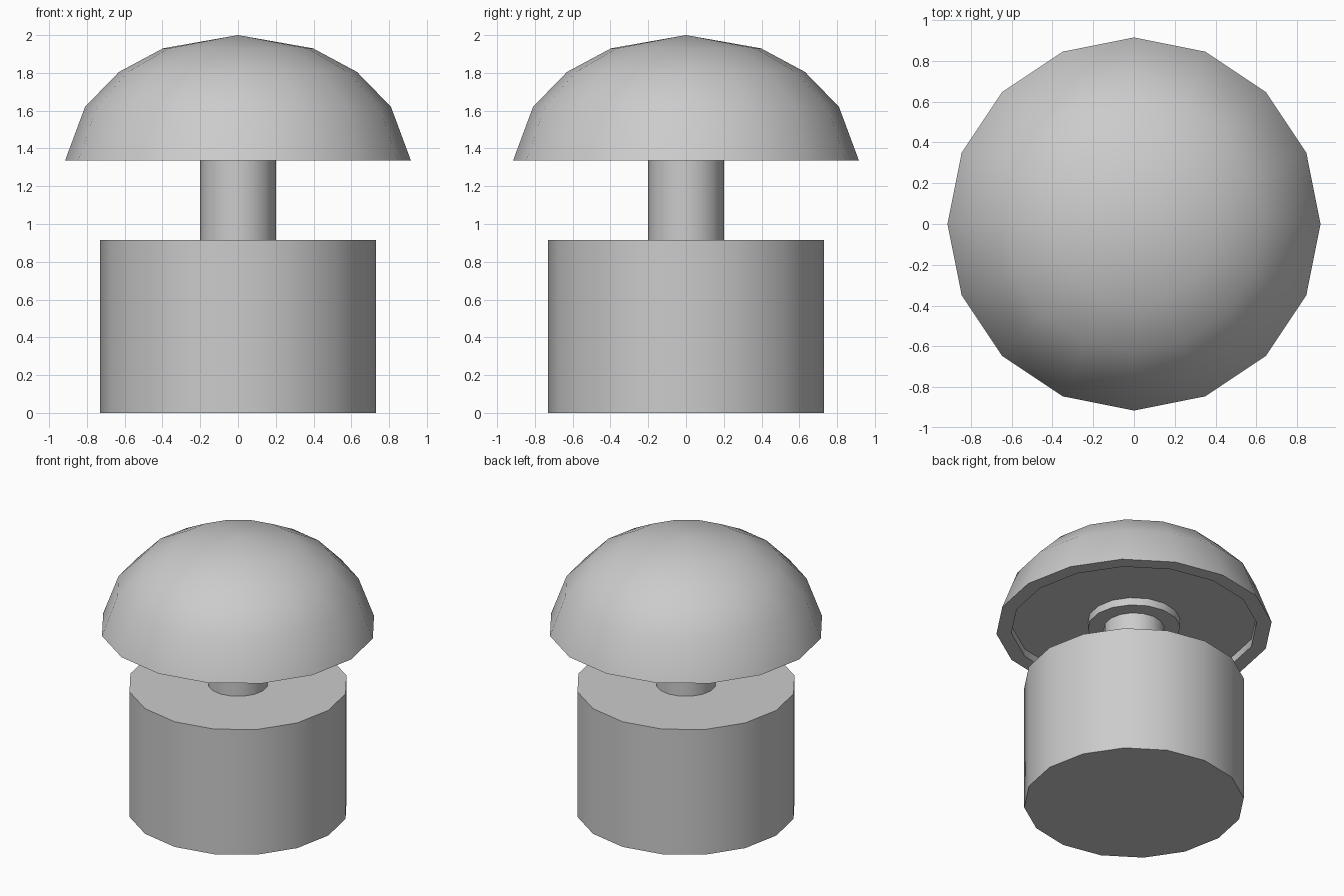
import bpy
import bmesh
import math

SIDES = 16

cube = bpy.data.objects.get("Cube")
if cube:
    bpy.data.objects.remove(cube, do_unlink=True)

# One plain grey material
grey = bpy.data.materials.new("light_grey")
grey.use_nodes = True
colour = (0.6, 0.6, 0.6, 1)
grey.diffuse_color = colour
grey.node_tree.nodes["Principled BSDF"].inputs["Base Color"].default_value = colour


def lathe(name, profile):
    """Turn a (radius, height) profile, starting and ending on the axis, into a solid."""
    bm = bmesh.new()
    verts = [bm.verts.new((r, 0, z)) for r, z in profile]
    edges = [bm.edges.new(pair) for pair in zip(verts, verts[1:])]
    bmesh.ops.spin(bm, geom=verts + edges, cent=(0, 0, 0), axis=(0, 0, 1),
                   angle=math.tau, steps=SIDES)
    bmesh.ops.remove_doubles(bm, verts=bm.verts[:], dist=0.0005)
    bmesh.ops.recalc_face_normals(bm, faces=bm.faces[:])
    mesh = bpy.data.meshes.new(name)
    bm.to_mesh(mesh)
    bm.free()
    mesh.materials.append(grey)
    obj = bpy.data.objects.new(name, mesh)
    bpy.context.collection.objects.link(obj)
    bpy.ops.object.select_all(action='DESELECT')
    obj.select_set(True)
    bpy.context.view_layer.objects.active = obj
    bpy.ops.object.shade_smooth_by_angle(angle=math.radians(35))
    return obj


def cylinder(name, radius, bottom, top):
    return lathe(name, [(0, bottom), (radius, bottom), (radius, top), (0, top)])


BASE_TOP, RIM, CEILING = 0.915, 1.337, 1.392

# Base drum and the stem standing on it
cylinder("base", 0.73, 0, BASE_TOP)
cylinder("stem", 0.2, BASE_TOP, RIM)

# Domed cap with a shallow recess underneath and a collar around the stem
lathe("cap", [
    (0, 2), (0.397, 1.93), (0.63, 1.805), (0.81, 1.62), (0.915, RIM),
    (0.815, RIM), (0.815, CEILING), (0.307, CEILING), (0.307, RIM), (0, RIM),
])
